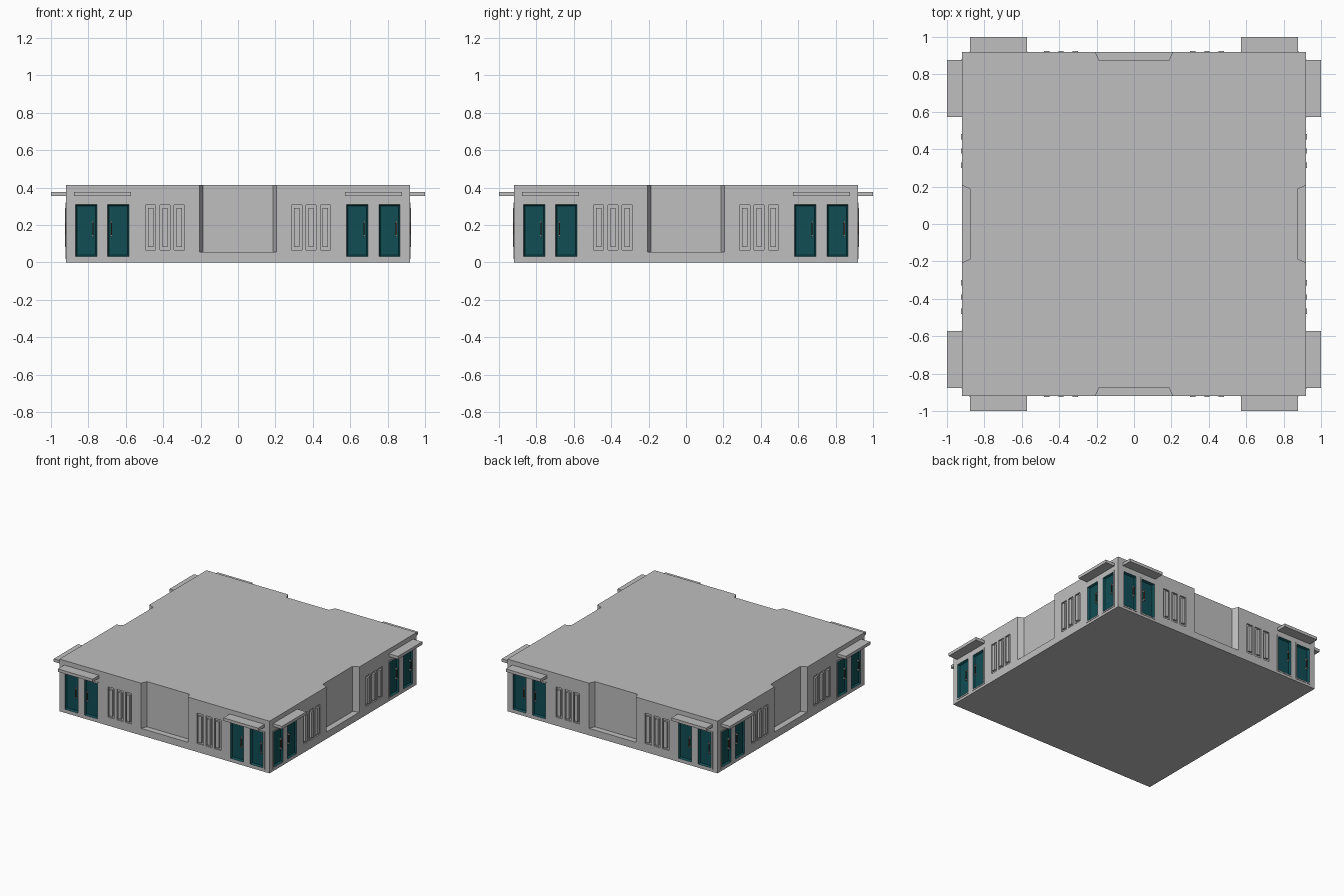
import bpy, bmesh, math
from mathutils import Matrix, Vector

cube = bpy.data.objects.get("Cube")
if cube:
    bpy.data.objects.remove(cube, do_unlink=True)


def material(name, rgb):
    m = bpy.data.materials.new(name)
    m.use_nodes = True
    m.diffuse_color = (*rgb, 1)
    m.node_tree.nodes["Principled BSDF"].inputs["Base Color"].default_value = (*rgb, 1)
    return m


GREY = material("concrete grey", (0.52, 0.52, 0.52))
TEAL = material("door teal", (0.005, 0.075, 0.09))
BROWN = material("handle brown", (0.16, 0.06, 0.035))
PALE = material("handle mount pale grey", (0.6, 0.6, 0.6))

WALL = 0.92
HEIGHT = 0.413
TURNS = [Matrix.Rotation(k * math.pi / 2, 4, "Z") for k in range(4)]


def finish(name, bm, *mats):
    me = bpy.data.meshes.new(name)
    bm.to_mesh(me)
    bm.free()
    ob = bpy.data.objects.new(name, me)
    bpy.context.scene.collection.objects.link(ob)
    for m in mats:
        me.materials.append(m)
    return ob


def box(bm, x0, x1, y0, y1, z0, z1, turn=Matrix()):
    centre = Vector((x0 + x1, y0 + y1, z0 + z1)) / 2
    size = Matrix.Diagonal((x1 - x0, y1 - y0, z1 - z0, 1))
    bmesh.ops.create_cube(bm, size=1, matrix=turn @ Matrix.Translation(centre) @ size)


def nested_frame(bm, cx, cz, loops, teal_from, turn):
    """Join nested rectangles (half width, half height, y) and cap the last."""
    prev = None
    for n, (w, h, y) in enumerate(loops):
        corners = ((-w, -h), (w, -h), (w, h), (-w, h))
        ring = [bm.verts.new(turn @ Vector((cx + a, y, cz + b))) for a, b in corners]
        if prev:
            for i in range(4):
                j = (i + 1) % 4
                f = bm.faces.new((prev[i], prev[j], ring[j], ring[i]))
                f.material_index = int(n >= teal_from)
        prev = ring
    bm.faces.new(prev).material_index = 1


# Shared layout of one wall
DOORS = ((-0.812, 1), (-0.641, -1), (0.638, 1), (0.81, 1))   # centre, handle side
LOUVRES = [s * x for s in (-1, 1) for x in (0.314, 0.39, 0.467)]
DOOR_Z, DOOR_W, DOOR_H = 0.169, 0.057, 0.139

# Main block with alcoves, door openings and louvre recesses cut out
bm = bmesh.new()
box(bm, -WALL, WALL, -WALL, WALL, 0, HEIGHT)
block = finish("building_block", bm, GREY)

bm = bmesh.new()
for turn in TURNS:
    plan = ((-0.227, -0.967), (0.227, -0.967), (0.186, -0.873), (-0.186, -0.873))
    face = bm.faces.new([bm.verts.new(turn @ Vector((x, y, 0.055))) for x, y in plan])
    top = bmesh.ops.extrude_face_region(bm, geom=[face])["geom"]
    bmesh.ops.translate(bm, vec=(0, 0, 0.5),
                        verts=[v for v in top if isinstance(v, bmesh.types.BMVert)])
    for cx, _ in DOORS:
        box(bm, cx - DOOR_W, cx + DOOR_W, -WALL - 0.03, -WALL + 0.014,
            DOOR_Z - DOOR_H, DOOR_Z + DOOR_H, turn)
    for cx in LOUVRES:
        box(bm, cx - 0.027, cx + 0.027, -WALL - 0.03, -WALL + 0.01, 0.067, 0.307, turn)
bmesh.ops.recalc_face_normals(bm, faces=bm.faces)
cutter = finish("wall_cutter", bm, GREY)
cutter.hide_render = True
cutter.hide_viewport = True

cut = block.modifiers.new("wall openings", "BOOLEAN")
cut.operation = "DIFFERENCE"
cut.solver = "EXACT"
cut.object = cutter

# Bake the cut and drop the helper
depsgraph = bpy.context.evaluated_depsgraph_get()
baked = bpy.data.meshes.new_from_object(block.evaluated_get(depsgraph))
block.modifiers.clear()
block.data = baked
bpy.data.objects.remove(cutter, do_unlink=True)

for side, turn in zip(("front", "left", "back", "right"), TURNS):
    # Framed doors with bevelled teal reveals
    bm = bmesh.new()
    for cx, _ in DOORS:
        nested_frame(bm, cx, DOOR_Z, (
            (0.069, 0.15, -WALL),
            (0.069, 0.15, -WALL - 0.003),
            (DOOR_W, DOOR_H, -WALL - 0.003),
            (DOOR_W - 0.008, DOOR_H - 0.008, -WALL + 0.012),
        ), 3, turn)
    finish(side + "_doors", bm, GREY, TEAL)

    # Door handles: upright bars on short mounts
    bars, mounts = bmesh.new(), bmesh.new()
    for cx, hand in DOORS:
        hx = cx + hand * 0.036
        box(bars, hx - 0.003, hx + 0.003, -WALL - 0.005, -WALL + 0.001, 0.138, 0.222, turn)
        for z in (0.143, 0.217):
            box(mounts, hx - 0.004, hx + 0.004, -WALL - 0.006, -WALL + 0.013,
                z - 0.004, z + 0.004, turn)
    finish(side + "_handle_bars", bars, BROWN)
    finish(side + "_handle_mounts", mounts, PALE)

    # Louvre slabs standing inside their recesses
    bm = bmesh.new()
    for cx in LOUVRES:
        box(bm, cx - 0.014, cx + 0.014, -WALL - 0.006, -WALL + 0.012, 0.083, 0.291, turn)
    finish(side + "_louvres", bm, GREY)

    # Awnings over each pair of doors
    bm = bmesh.new()
    for s in (-1, 1):
        x0, x1 = sorted((s * 0.573, s * 0.877))
        box(bm, x0, x1, -1, -WALL + 0.01, 0.354, 0.377, turn)
    finish(side + "_awnings", bm, GREY)
